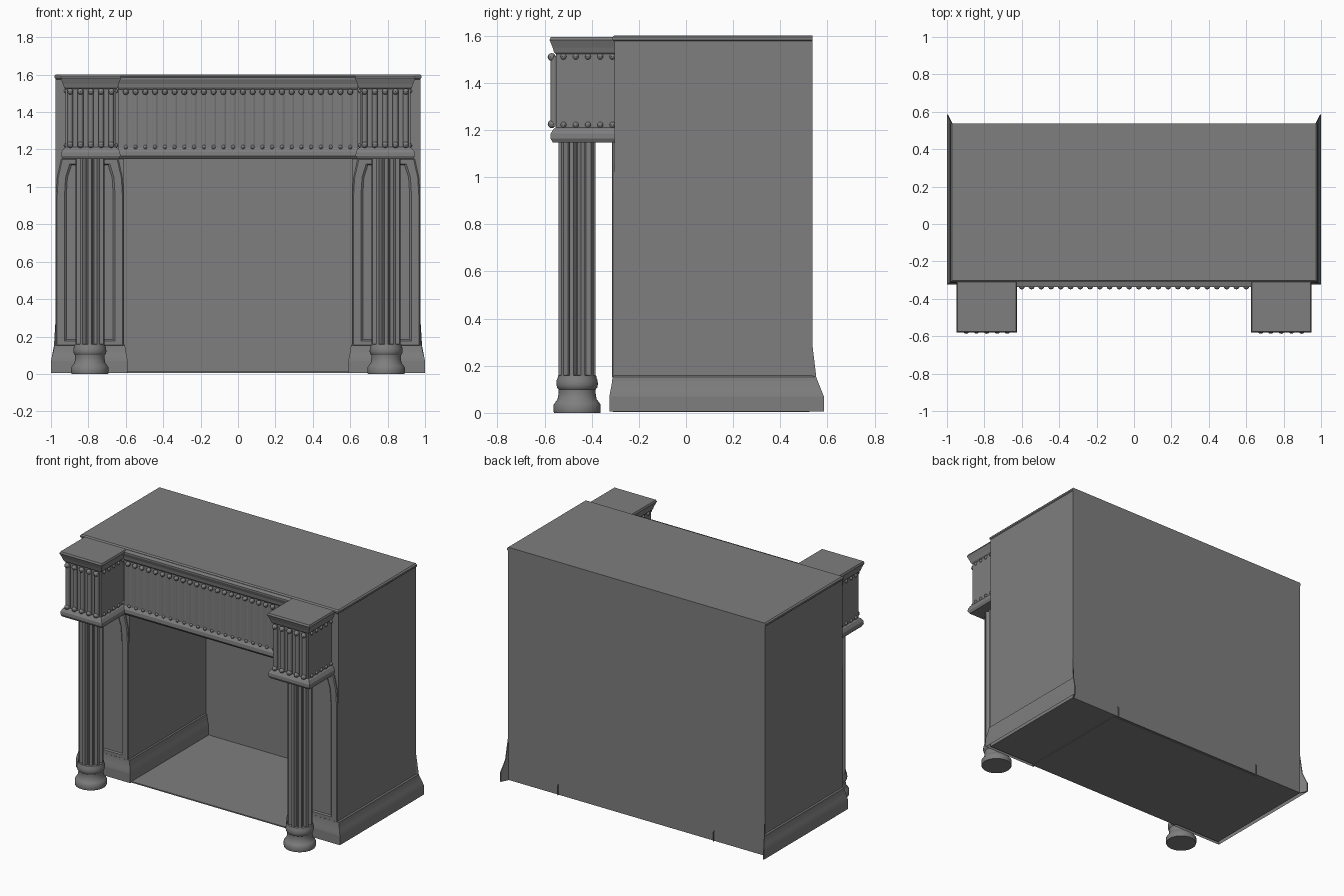
import bpy, bmesh
from math import sin, cos, pi
from mathutils import Matrix

if "Cube" in bpy.data.objects:
    bpy.data.objects.remove(bpy.data.objects["Cube"])

stone = bpy.data.materials.new("dark_stone")
stone.diffuse_color = (.21, .21, .21, 1)
stone.use_nodes = True
stone.node_tree.nodes["Principled BSDF"].inputs["Base Color"].default_value = stone.diffuse_color


def finish(name, bm, mirror=False, smooth=False):
    bmesh.ops.recalc_face_normals(bm, faces=bm.faces)
    me = bpy.data.meshes.new(name)
    bm.to_mesh(me)
    bm.free()
    me.materials.append(stone)
    ob = bpy.data.objects.new(name, me)
    bpy.context.collection.objects.link(ob)
    if mirror:
        ob.modifiers.new("mirror", 'MIRROR')
    if smooth:
        bpy.ops.object.select_all(action='DESELECT')
        ob.select_set(True)
        bpy.context.view_layer.objects.active = ob
        bpy.ops.object.shade_smooth_by_angle(angle=0.6)
    return ob


def loft(name, rings, closed=True, caps=True, **kw):
    """Skin a list of equal-length point rings."""
    bm = bmesh.new()
    vs = [[bm.verts.new(p) for p in r] for r in rings]
    n = len(rings[0])
    for a, b in zip(vs, vs[1:]):
        for i in range(n if closed else n - 1):
            j = (i + 1) % n
            bm.faces.new((a[i], a[j], b[j], b[i]))
    if caps:
        bm.faces.new(vs[0])
        bm.faces.new(vs[-1])
    return finish(name, bm, **kw)


def box(name, x0, x1, y0, y1, z0, z1, **kw):
    ring = lambda z: [(x0, y0, z), (x1, y0, z), (x1, y1, z), (x0, y1, z)]
    return loft(name, [ring(z0), ring(z1)], **kw)


def circle(r, z, cx, cy, n=40):
    return [(cx + r * cos(2 * pi * i / n), cy + r * sin(2 * pi * i / n), z) for i in range(n)]


def add_bead(bm, p, r):
    bmesh.ops.create_uvsphere(bm, u_segments=10, v_segments=6, radius=r,
                              matrix=Matrix.Translation(p))


def add_rib(bm, x, y, z0, z1, r):
    bmesh.ops.create_cone(bm, segments=12, radius1=r, radius2=r, depth=z1 - z0, cap_ends=False,
                          matrix=Matrix.Translation((x, y, (z0 + z1) / 2)))


# Surround: one arch-shaped block, closed by a back panel and a hearth floor
arch = [(-.975, .008), (-.975, 1.585), (.975, 1.585), (.975, .008),
        (.61, .008), (.61, 1.16), (-.61, 1.16), (-.61, .008)]
loft("surround", [[(x, y, z) for x, z in arch] for y in (-.303, .525)])
box("back_panel", -.975, .975, .525, .537, .008, 1.585)
box("hearth_floor", -.61, .61, -.31, .525, .004, .012)

# Top slab with a thin overhanging lip
loft("top_slab", [[(-.972 - o, -.303 - o, z), (.972 + o, -.303 - o, z),
                   (.972 + o, .537, z), (-.972 - o, .537, z)]
                  for o, z in ((0, 1.575), (.008, 1.583), (.008, 1.594), (0, 1.602))])


# Pilaster front with tapered top and a recessed panel
def panel(m, y):
    pts = [(.612 + m, .15), (.612 + m, .95), (.618 + m, 1.05), (.64 + m, 1.15),
           (.945 - m, 1.15), (.967 - m, 1.05), (.973 - m, .95), (.973 - m, .15)]
    k = m * .6
    return [(x, y, z - k if z > 1.1 else (z + k if z < .2 else z)) for x, z in pts]


loft("pilaster_panel", [panel(0, -.30), panel(0, -.310), panel(.006, -.315), panel(.045, -.315),
                        panel(.055, -.306)], mirror=True)

# Skirting wrapped around the outer, front and inner faces of each pilaster
skirt = [(0, .158), (.008, .152), (.010, .135), (.014, .115), (.022, .085), (.025, .07), (.025, .006)]
loft("skirting", [[(.975 + o, .535 + 2 * o, z), (.975 + o, -.306 - o * .75, z),
                   (.61 - o * .8, -.306 - o * .75, z),
                   (.61 - o * .8, .535 + (.014 if z < .08 else 0), z)]
                  for o, z in skirt], closed=False, caps=False, mirror=True)

# Flared fin at each rear corner of the skirting
fin = [(0, .30), (.009, .15), (.025, .07), (.025, .006), (0, .006)]
loft("rear_skirting_fin", [[(.975 + o - t, .535 + 2 * o, z) for o, z in fin] for t in (0, .006)],
     mirror=True)

# Column base turned from a profile, then the fluted shaft
CX, CY = .792, -.462
base = [(.098, 0), (.1, .006), (.1, .034), (.092, .046), (.083, .058), (.078, .085), (.079, .1),
        (.085, .107), (.088, .12), (.087, .138), (.082, .15), (.081, .158), (.07, .160)]
loft("column_base", [circle(r, z, CX, CY) for r, z in base], mirror=True, smooth=True)
FL, SUB = 10, 8


def fluted(z):
    pts = []
    for i in range(FL * SUB):
        t = (i % SUB) / SUB
        r = .079 - (.018 * sin(pi * (t - .375) / .625) if t > .375 else 0)
        a = 2 * pi * (i - 1.5) / (FL * SUB) - pi / 2
        pts.append((CX + r * cos(a), CY + r * sin(a), z))
    return pts


loft("column_shaft", [fluted(.155), fluted(1.155)], mirror=True, smooth=True)

# Capital block: moulded foot, plain body, flared cornice
cap = [(.014, 1.148), (.023, 1.165), (.022, 1.185), (.010, 1.205), (0, 1.212), (0, 1.522),
       (.008, 1.53), (.014, 1.55), (.024, 1.575), (.027, 1.582), (.022, 1.594)]
loft("capital_block", [[(.652 - o, -.552 - o, z), (.922 + o, -.552 - o, z),
                        (.922 + o, -.28, z), (.652 - o, -.28, z)] for o, z in cap], mirror=True)

# Capital ornament: beaded ribs in front, rows of beads on the sides
bm = bmesh.new()
for i in range(5):
    x = .677 + i * .055
    add_rib(bm, x, -.560, 1.215, 1.515, .015)
    for z in (1.225, 1.51):
        add_bead(bm, (x, -.570, z), .017)
for i in range(5):
    for z in (1.222, 1.512):
        for x in (.654, .920):
            add_bead(bm, (x, -.52 + i * .052, z), .013)
finish("capital_ribs", bm, mirror=True, smooth=True)

# Frieze moulding between the capitals
frieze = [(-.30, 1.148), (-.318, 1.148), (-.332, 1.165), (-.330, 1.19), (-.318, 1.208), (-.318, 1.52),
          (-.325, 1.53), (-.328, 1.55), (-.338, 1.575), (-.338, 1.585), (-.30, 1.594)]
loft("frieze", [[(x, y, z) for y, z in frieze] for x in (-.64, .64)])

# Frieze ornament: very shallow ribs capped by a row of beads
bm = bmesh.new()
N = 24
for i in range(N):
    x = -.6 + 1.2 * i / (N - 1)
    add_rib(bm, x, -.298, 1.208, 1.515, .024)
    add_bead(bm, (x, -.334, 1.508), .016)
    add_bead(bm, (x, -.320, 1.213), .011)
finish("frieze_ribs", bm, smooth=True)
